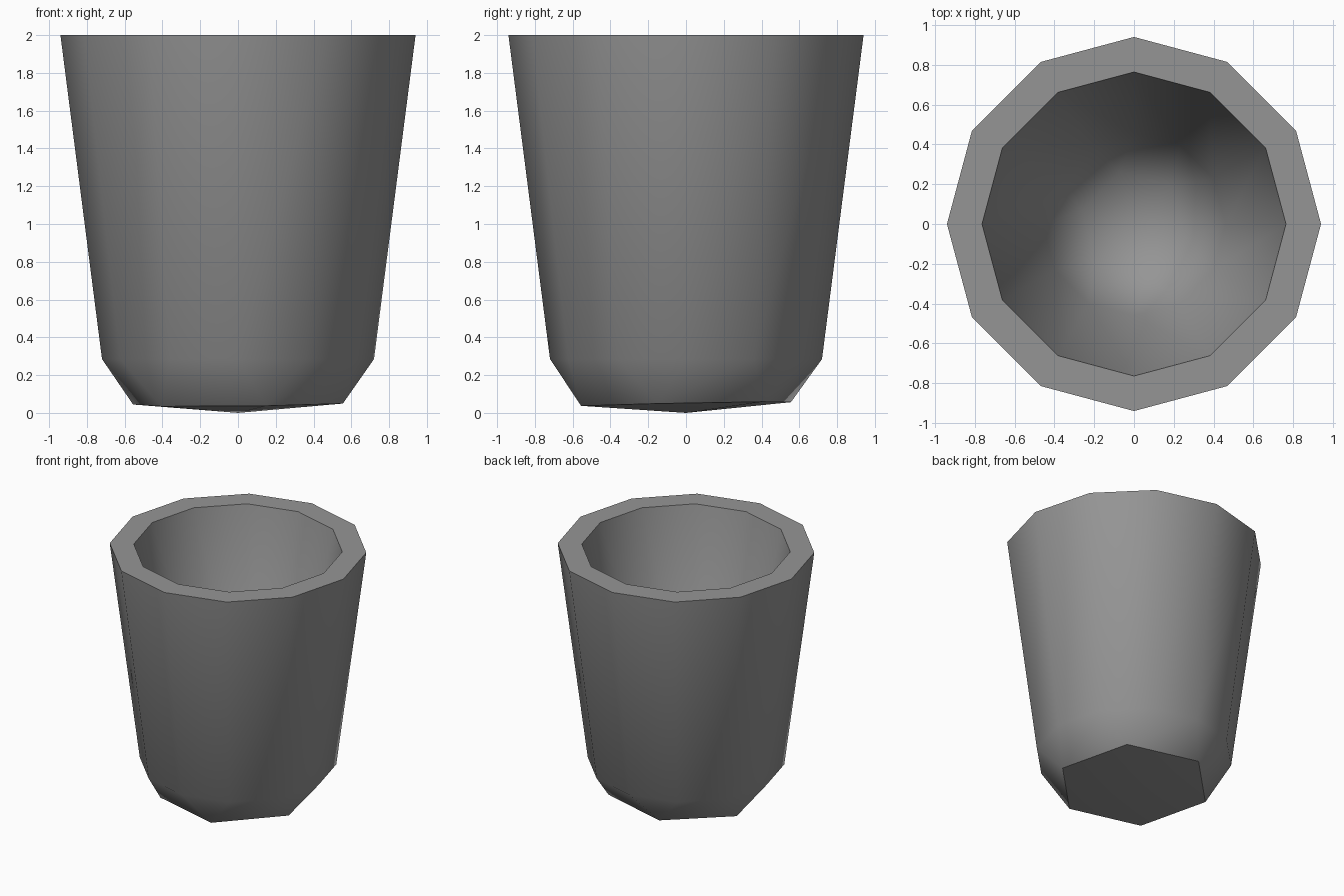
import bpy, bmesh
from math import sin, cos, radians

if "Cube" in bpy.data.objects:
    bpy.data.objects.remove(bpy.data.objects["Cube"])

grey = bpy.data.materials.new("warm_grey")
color = (0.3, 0.3, 0.3, 1)
grey.diffuse_color = color
grey.use_nodes = True
bsdf = next(n for n in grey.node_tree.nodes if n.type == 'BSDF_PRINCIPLED')
bsdf.inputs["Base Color"].default_value = color

bm = bmesh.new()


def ring(radius, z, count, start=0, tilt=0):
    """Ring of vertices, optionally rising a little towards the back."""
    verts = []
    for i in range(count):
        a = radians(start + 360 * i / count)
        x, y = radius * cos(a), radius * sin(a)
        verts.append(bm.verts.new((x, y, z + tilt * (y + x / 2))))
    return verts


def shell(rim_r, side_r, side_z, base_r, base_z, centre_z):
    """Twelve-sided wall that narrows to a shallow six-sided base."""
    rim = ring(rim_r, 2, 12)
    side = ring(side_r, side_z, 12)
    base = ring(base_r, base_z, 6, -15, 0.02)
    centre = bm.verts.new((0, 0, centre_z))
    for i in range(12):
        j = (i + 1) % 12
        bm.faces.new((side[i], side[j], rim[j], rim[i]))
    for i in range(6):
        j, k = (i + 1) % 6, 2 * i
        bm.faces.new((base[i], side[k], side[k - 1]))
        bm.faces.new((base[i], base[j], side[k + 1], side[k]))
        bm.faces.new((centre, base[j], base[i]))
    return rim, base


def crease(loop):
    for a, b in zip(loop, loop[1:] + loop[:1]):
        bm.edges.get((a, b)).smooth = False


# Outer surface, inner surface and the flat lip joining them
outer_rim, outer_base = shell(0.94, 0.72, 0.285, 0.575, 0.047, 0)
inner_rim, inner_base = shell(0.764, 0.46, 0.45, 0.27, 0.2, 0.17)
for i in range(12):
    j = (i + 1) % 12
    bm.faces.new((outer_rim[i], outer_rim[j], inner_rim[j], inner_rim[i]))

bmesh.ops.recalc_face_normals(bm, faces=bm.faces)
for face in bm.faces:
    face.smooth = True
for loop in (outer_rim, inner_rim, outer_base):
    crease(loop)

mesh = bpy.data.meshes.new("cup")
bm.to_mesh(mesh)
bm.free()
mesh.materials.append(grey)
bpy.context.collection.objects.link(bpy.data.objects.new("cup", mesh))
